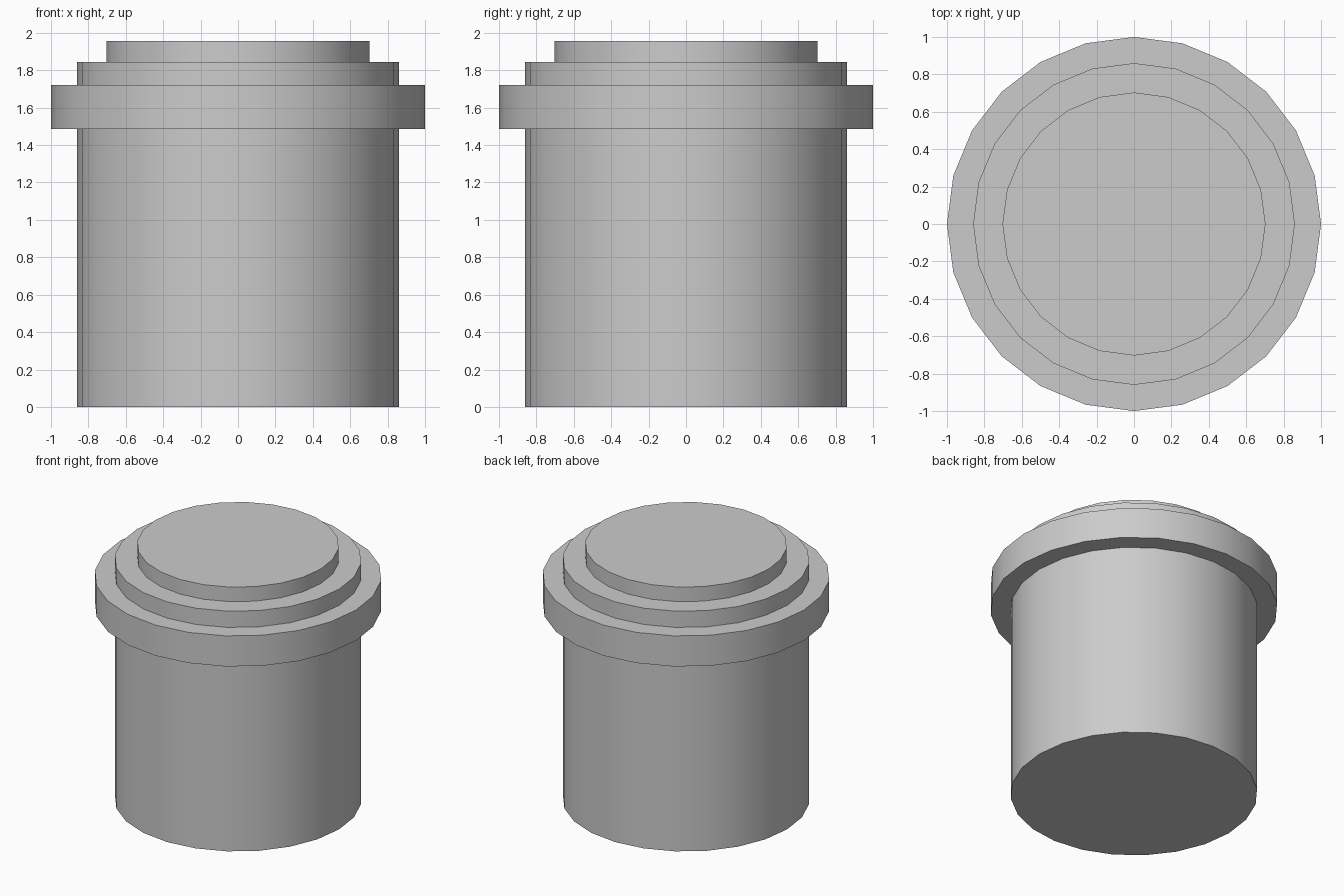
import bpy

cube = bpy.data.objects.get("Cube")
if cube:
    bpy.data.objects.remove(cube, do_unlink=True)

# One plain grey for the whole model
GREY = (0.6, 0.6, 0.6, 1.0)
grey = bpy.data.materials.new("plain_grey")
grey.use_nodes = True
grey.diffuse_color = GREY
grey.node_tree.nodes["Principled BSDF"].inputs["Base Color"].default_value = GREY


def disc(name, radius, bottom, top):
    """Upright 24-sided cylinder with smooth sides and sharp rims."""
    bpy.ops.mesh.primitive_cylinder_add(
        vertices=24, radius=radius, depth=top - bottom,
        location=(0, 0, (bottom + top) / 2))
    part = bpy.context.object
    part.name = part.data.name = name
    part.data.materials.append(grey)
    bpy.ops.object.shade_smooth_by_angle()


# Body, projecting collar and raised cap
disc("body", 0.86, 0, 1.845)
disc("collar", 1.0, 1.485, 1.72)
disc("cap", 0.703, 1.845, 1.957)
